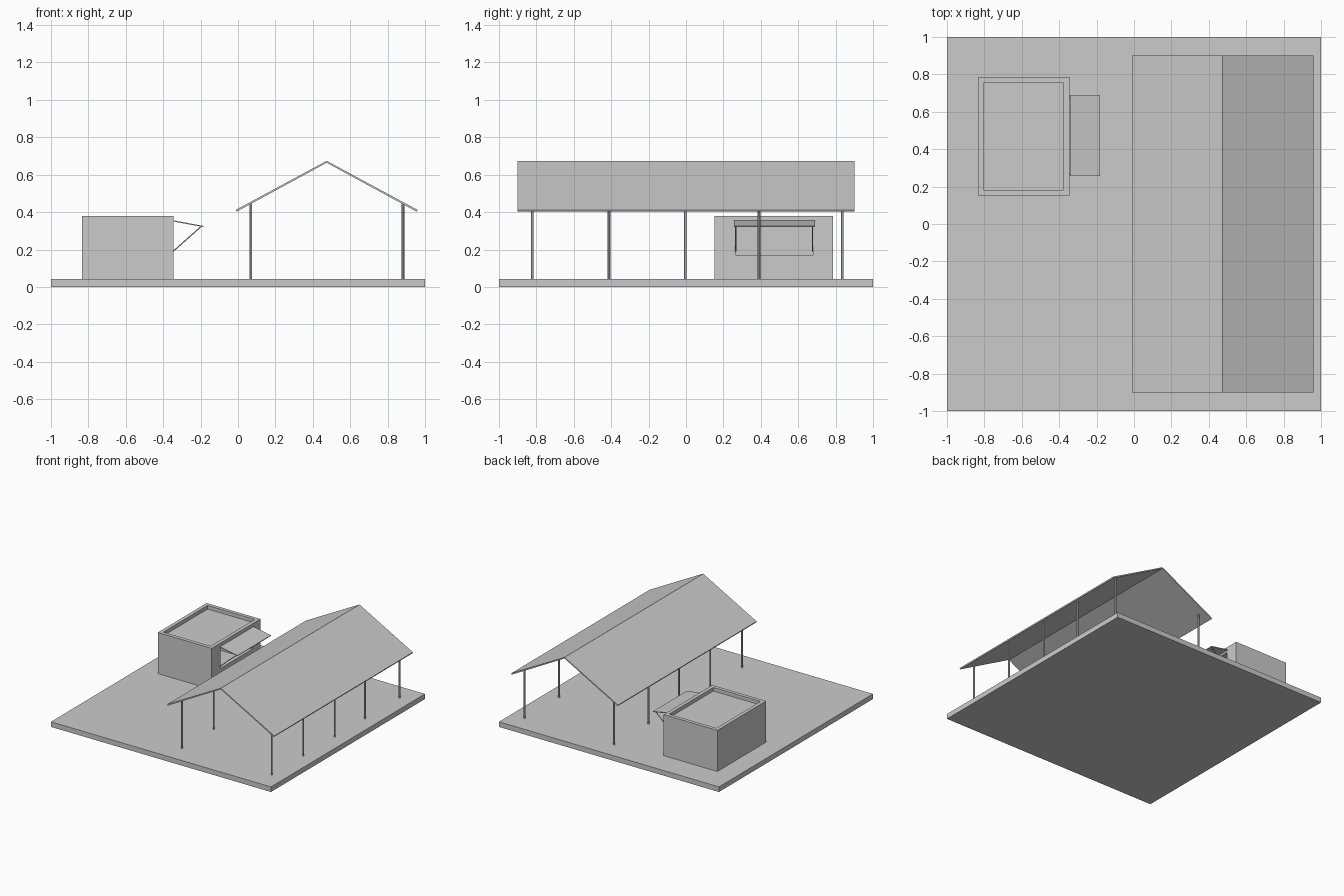
import bpy, bmesh
from mathutils import Vector

if "Cube" in bpy.data.objects:
    bpy.data.objects.remove(bpy.data.objects["Cube"])


def finish(name, bm):
    bmesh.ops.recalc_face_normals(bm, faces=bm.faces)
    me = bpy.data.meshes.new(name)
    bm.to_mesh(me)
    bm.free()
    ob = bpy.data.objects.new(name, me)
    bpy.context.collection.objects.link(ob)
    return ob


def box(name, x, y, z):
    bm = bmesh.new()
    bmesh.ops.create_cube(bm, size=1)
    for v in bm.verts:
        v.co = [r[0] + (c + 0.5) * (r[1] - r[0]) for c, r in zip(v.co, (x, y, z))]
    return finish(name, bm)


def prism(name, profile, y0, y1):
    """Extrude an x-z outline along y."""
    bm = bmesh.new()
    face = bm.faces.new([bm.verts.new((x, y0, z)) for x, z in profile])
    ext = bmesh.ops.extrude_face_region(bm, geom=[face])["geom"]
    bmesh.ops.translate(bm, vec=(0, y1 - y0, 0),
                        verts=[g for g in ext if isinstance(g, bmesh.types.BMVert)])
    return finish(name, bm)


def rod(name, a, b, radius, sides=12):
    a, b = Vector(a), Vector(b)
    bpy.ops.mesh.primitive_cylinder_add(vertices=sides, radius=radius,
                                        depth=(b - a).length, location=(a + b) / 2)
    ob = bpy.context.object
    ob.name = name
    ob.rotation_euler = (b - a).to_track_quat('Z', 'Y').to_euler()
    bpy.ops.object.shade_smooth_by_angle()


# Ground slab
G = 0.042
box("base_slab", (-1, 1), (-1, 1), (0, G))

# Open shelter: gable roof on two rows of posts
X0, XM, X1, EAVE, RIDGE, T = -0.012, 0.474, 0.96, 0.412, 0.674, 0.01
prism("gable_roof", [(X0, EAVE), (XM, RIDGE), (X1, EAVE),
                     (X1 - 0.004, EAVE - T), (XM, RIDGE - T), (X0 + 0.004, EAVE - T)],
      -0.9, 0.9)
for x in (0.068, 0.882):
    for y in (-0.822, -0.412, -0.004, 0.39, 0.836):
        rod("roof_post", (x, y, G), (x, y, 0.445), 0.007)

# Kiosk walls: parapet box with a serving opening on the +x side
KX, KY, KT, W = (-0.835, -0.346), (0.152, 0.785), 0.38, 0.03
WY, WZ = (0.265, 0.678), (0.172, 0.335)
IY = (KY[0] + W, KY[1] - W)
IX = (KX[0] + W, KX[1] - W)
walls = box("kiosk_walls", KX, KY, (G, KT))
cutters = [box("room_cutter", IX, IY, (G - 0.02, KT + 0.1)),
           box("window_cutter", (IX[1] - 0.02, KX[1] + 0.02), WY, WZ)]
for c in cutters:
    c.hide_render = True
    c.hide_viewport = True
    m = walls.modifiers.new(c.name, 'BOOLEAN')
    m.object = c
    m.solver = 'EXACT'
box("kiosk_roof", IX, IY, (0.338, 0.35))

# Hinged awning with two diagonal props
prism("awning", [(-0.341, 0.355), (-0.183, 0.326), (-0.184, 0.320), (-0.342, 0.349)],
      0.256, 0.69)
for y in (0.266, 0.677):
    rod("awning_prop", (-0.347, y, 0.19), (-0.195, y, 0.325), 0.003, 8)
